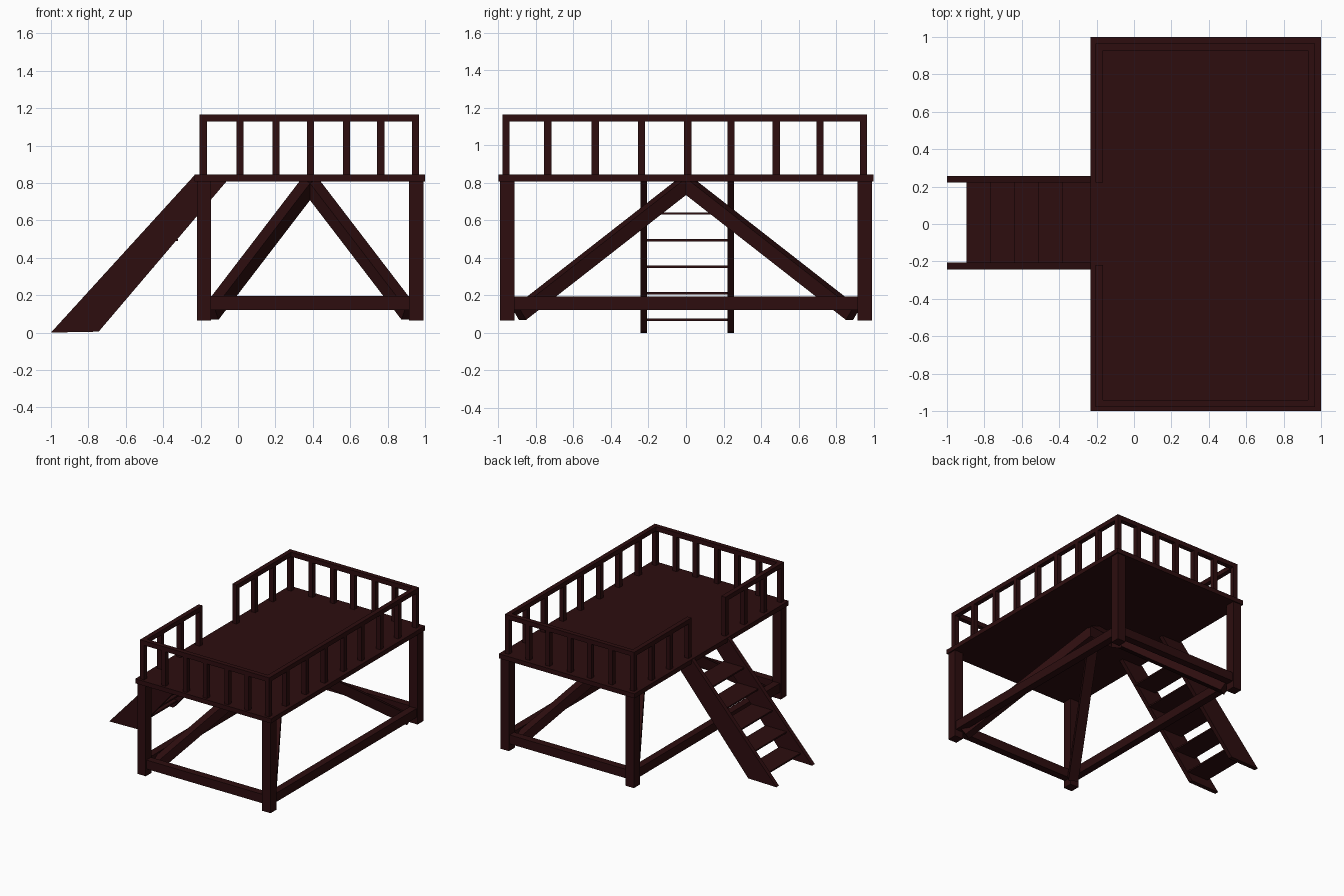
import bpy
import bmesh
from mathutils import Vector, Matrix

cube = bpy.data.objects.get("Cube")
if cube:
    bpy.data.objects.remove(cube, do_unlink=True)

wood = bpy.data.materials.new("dark_red_wood")
wood.use_nodes = True
COLOR = (0.026, 0.004, 0.0046, 1)
wood.diffuse_color = COLOR
wood.node_tree.nodes["Principled BSDF"].inputs["Base Color"].default_value = COLOR


def finish(name, bm):
    bmesh.ops.recalc_face_normals(bm, faces=bm.faces)
    mesh = bpy.data.meshes.new(name)
    bm.to_mesh(mesh)
    bm.free()
    mesh.materials.append(wood)
    obj = bpy.data.objects.new(name, mesh)
    bpy.context.collection.objects.link(obj)
    return obj


def box(name, x, y, z):
    """Box from (min, max) ranges on each axis."""
    bm = bmesh.new()
    size = [r[1] - r[0] for r in (x, y, z)]
    mid = [(r[0] + r[1]) / 2 for r in (x, y, z)]
    bmesh.ops.create_cube(bm, size=1, matrix=Matrix.Translation(mid) @ Matrix.Diagonal((*size, 1)))
    return finish(name, bm)


def around(c, width):
    return (c - width / 2, c + width / 2)


def beam(name, start, end, width):
    """Square beam between two points, with its sides kept upright."""
    a, b = Vector(start), Vector(end)
    d = (b - a).normalized()
    side = d.cross(Vector((0, 0, 1))).normalized()
    up = side.cross(d)
    frame = Matrix((side, up, d)).transposed().to_4x4()
    scale = Matrix.Diagonal((width, width, (b - a).length, 1))
    bm = bmesh.new()
    bmesh.ops.create_cube(bm, size=1, matrix=Matrix.Translation((a + b) / 2) @ frame @ scale)
    return finish(name, bm)


def plank(name, profile, y):
    """Side profile in x and z, extruded along y."""
    bm = bmesh.new()
    face = bm.faces.new([bm.verts.new((px, y[0], pz)) for px, pz in profile])
    new = bmesh.ops.extrude_face_region(bm, geom=[face])["geom"]
    bmesh.ops.translate(bm, verts=[v for v in new if isinstance(v, bmesh.types.BMVert)],
                        vec=(0, y[1] - y[0], 0))
    return finish(name, bm)


CX = 0.385  # middle of the deck

# Deck
box("deck", (-0.232, 1.0), (-1, 1), (0.808, 0.845))

# Legs and the diagonal braces that meet under the deck centre
for sx, xn in ((-1, "right"), (1, "left")):
    for sy, yn in ((-1, "front"), (1, "back")):
        box(f"{yn}_{xn}_leg", around(CX + sx * 0.567, 0.077),
            around(sy * 0.953, 0.077), (0.065, 0.81))
        beam(f"{yn}_{xn}_brace", (CX + sx * 0.532, sy * 0.89, 0.1), (CX, 0, 0.795), 0.075)

# Lower beams between the legs
LOW = (0.122, 0.195)
for s, yn, xn in ((-1, "front", "right"), (1, "back", "left")):
    box(f"{yn}_lower_beam", around(CX, 1.07), around(s * 0.953, 0.06), LOW)
    box(f"{xn}_lower_beam", around(CX + s * 0.567, 0.06), (-0.93, 0.93), LOW)

# Railing: posts and top rails, open at the stairs
W = 0.038
X_POSTS = (-0.186, 0.01, 0.203, 0.387, 0.58, 0.763, 0.95)
Y_POSTS = (-0.96, -0.737, -0.484, -0.238, 0.009, 0.24, 0.481, 0.715, 0.947)
POST, RAIL = (0.84, 1.135), (1.128, 1.165)
x0, x1, y0, y1 = X_POSTS[0], X_POSTS[-1], Y_POSTS[0], Y_POSTS[-1]

for i, px in enumerate(X_POSTS):
    for py, yn in ((y0, "front"), (y1, "back")):
        box(f"{yn}_rail_post_{i}", around(px, W), around(py, W), POST)
for i, py in enumerate(Y_POSTS[1:-1]):
    box(f"left_rail_post_{i}", around(x1, W), around(py, W), POST)
    if abs(py) > 0.1:
        box(f"right_rail_post_{i}", around(x0, W), around(py, W), POST)

h = W / 2
for py, yn in ((y0, "front"), (y1, "back")):
    box(f"{yn}_top_rail", (x0 - h, x1 + h), around(py, W), RAIL)
box("left_top_rail", around(x1, W), (y0 + h, y1 - h), RAIL)
box("right_top_rail_front", around(x0, W), (y0 + h, Y_POSTS[3] + h), RAIL)
box("right_top_rail_back", around(x0, W), (Y_POSTS[5] - h, y1 - h), RAIL)

# Stairs: two side boards and five thin treads
SIDE = ((-1.0, 0.0), (-0.745, 0.005), (-0.06, 0.81), (-0.2, 0.842), (-0.232, 0.842))
plank("stair_side_front", SIDE, (-0.242, -0.207))
plank("stair_side_back", SIDE, (0.222, 0.257))
for i in range(5):
    tx, tz = -0.895 + 0.128 * i, 0.07 + 0.1415 * i
    box(f"stair_tread_{i}", (tx, tx + 0.19), (-0.21, 0.225), around(tz, 0.012))
